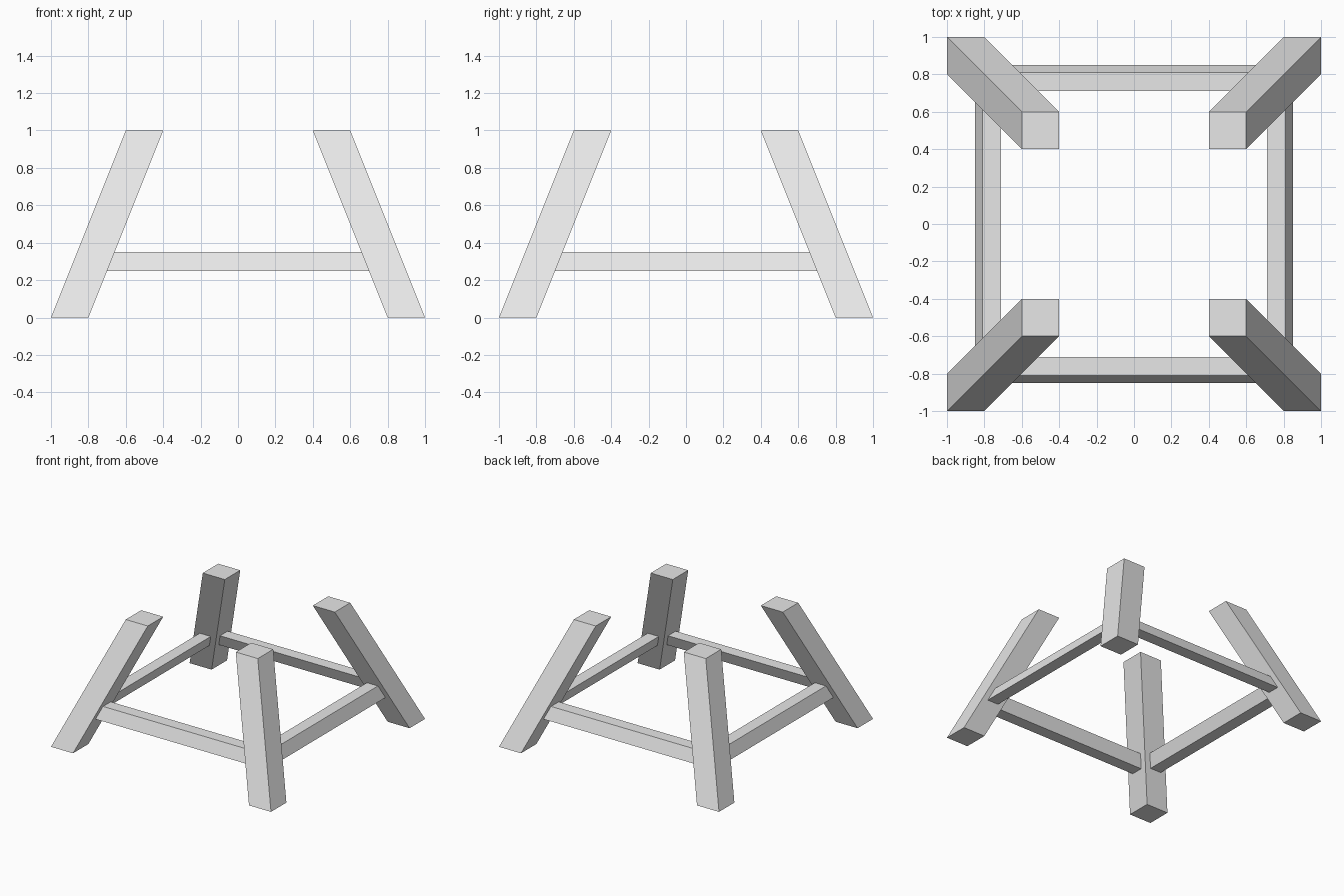
import bpy
import bmesh
from mathutils import Matrix, Vector

default_cube = bpy.data.objects.get("Cube")
if default_cube:
    bpy.data.objects.remove(default_cube, do_unlink=True)

# Single plain grey finish
GREY = (0.8, 0.8, 0.8, 1.0)
grey = bpy.data.materials.new("light_grey")
grey.use_nodes = True
grey.diffuse_color = GREY
grey.node_tree.nodes["Principled BSDF"].inputs["Base Color"].default_value = GREY

LEAN = 0.4         # inward lean per unit of height
FOOT = 0.9         # centre of each foot
RAIL_Z = 0.3       # height of the rail centres
RAIL_AT = FOOT - LEAN * RAIL_Z


def leaning_bar(name, size, centre, lean_x, lean_y):
    """Box whose level slices slide sideways with height."""
    bm = bmesh.new()
    bmesh.ops.create_cube(bm, size=1)
    bmesh.ops.scale(bm, vec=size, verts=bm.verts)
    shear = Matrix(((1, 0, lean_x), (0, 1, lean_y), (0, 0, 1))).to_4x4()
    bmesh.ops.transform(bm, matrix=shear, verts=bm.verts)
    mesh = bpy.data.meshes.new(name)
    bm.to_mesh(mesh)
    bm.free()
    mesh.materials.append(grey)
    obj = bpy.data.objects.new(name, mesh)
    obj.location = Vector(centre)
    bpy.context.collection.objects.link(obj)


# Four legs leaning inward at the corners
mid = FOOT - LEAN / 2
for y_name, sy in (("front", -1), ("back", 1)):
    for x_name, sx in (("right", -1), ("left", 1)):
        leaning_bar(f"{y_name}_{x_name}_leg", (0.2, 0.2, 1),
                    (sx * mid, sy * mid, 0.5), -sx * LEAN, -sy * LEAN)

# Four rails joining the legs, tilted to match them
length = 2 * RAIL_AT
for name, s in (("front", -1), ("back", 1)):
    leaning_bar(f"{name}_rail", (length, 0.1, 0.1),
                (0, s * RAIL_AT, RAIL_Z), 0, -s * LEAN)
for name, s in (("right", -1), ("left", 1)):
    leaning_bar(f"{name}_rail", (0.1, length, 0.1),
                (s * RAIL_AT, 0, RAIL_Z), -s * LEAN, 0)
